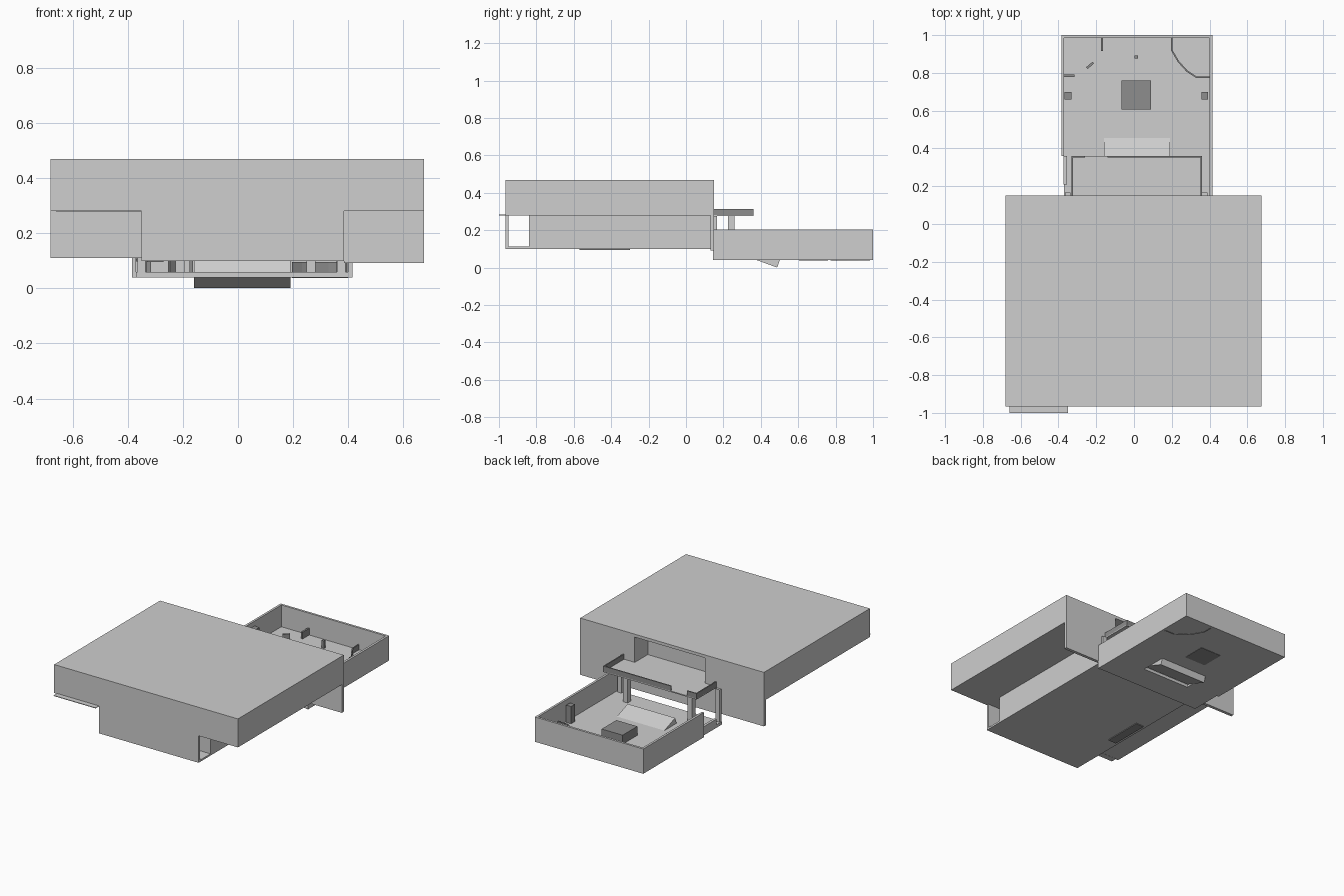
import bpy, bmesh, math
from mathutils import Matrix, Vector

if "Cube" in bpy.data.objects:
    bpy.data.objects.remove(bpy.data.objects["Cube"], do_unlink=True)


def material(name, v):
    m = bpy.data.materials.new(name)
    m.use_nodes = True
    m.diffuse_color = (v, v, v, 1)
    m.node_tree.nodes["Principled BSDF"].inputs["Base Color"].default_value = (v, v, v, 1)
    return m


GREY = material("light grey", 0.62)
DARK = material("dark grey", 0.27)


def finish(name, bm, mat):
    bmesh.ops.recalc_face_normals(bm, faces=bm.faces)
    me = bpy.data.meshes.new(name)
    bm.to_mesh(me)
    bm.free()
    me.materials.append(mat)
    ob = bpy.data.objects.new(name, me)
    bpy.context.collection.objects.link(ob)
    return ob


def box(name, x, y, z, mat=GREY):
    """Box given by its (low, high) range on each axis."""
    bm = bmesh.new()
    bmesh.ops.create_cube(bm, size=1)
    for v in bm.verts:
        v.co = Vector([r[0] if c < 0 else r[1] for r, c in zip((x, y, z), v.co)])
    return finish(name, bm, mat)


def extrude(name, points, z, mat=GREY):
    """Prism over a plan outline."""
    bm = bmesh.new()
    face = bm.faces.new([bm.verts.new((px, py, z[0])) for px, py in points])
    out = bmesh.ops.extrude_face_region(bm, geom=[face])
    for v in out["geom"]:
        if isinstance(v, bmesh.types.BMVert):
            v.co.z = z[1]
    return finish(name, bm, mat)


def wall(name, path, thick, z, mat=DARK):
    """Thin wall following an open path."""
    pts = [Vector(p) for p in path]
    left, right = [], []
    for i, p in enumerate(pts):
        d = (pts[min(i + 1, len(pts) - 1)] - pts[max(i - 1, 0)]).normalized()
        n = Vector((-d.y, d.x)) * thick / 2
        left.append(p + n)
        right.append(p - n)
    return extrude(name, left + right[::-1], z, mat)


# Upper storey with a recess at the back
roof = box("upper_storey", (-0.68, 0.675), (-0.965, 0.15), (0.28, 0.47))
cutter = box("recess_cutter", (-0.245, 0.275), (0.01, 0.3), (0.2801, 0.45))
mod = roof.modifiers.new("recess", "BOOLEAN")
mod.operation = "DIFFERENCE"
mod.object = cutter
mod.solver = "EXACT"
bpy.context.view_layer.objects.active = roof
bpy.ops.object.modifier_apply(modifier="recess")
bpy.data.objects.remove(cutter, do_unlink=True)

# Lower storey, front panel and floor
box("lower_storey", (-0.35, 0.385), (-0.84, 0.145), (0.11, 0.28))
box("front_panel", (-0.35, 0.385), (-0.965, -0.95), (0.10, 0.28))
box("lower_floor", (-0.35, 0.385), (-0.965, 0.145), (0.10, 0.112))
box("floor_hatch", (-0.33, -0.27), (-0.57, -0.30), (0.095, 0.10), DARK)
box("front_lip", (-0.66, -0.35), (-1.0, -0.96), (0.279, 0.283))

# Back wings
box("back_wing_right", (-0.68, -0.35), (0.13, 0.15), (0.11, 0.28))
box("back_wing_left", (0.385, 0.675), (0.13, 0.15), (0.092, 0.28))

# Courtyard floor with a slot for the ramp, and surrounding walls
L, R = -0.385, 0.415
for name, x, y in (
    ("yard_floor_right", (-0.37, -0.16), (0.15, 0.985)),
    ("yard_floor_left", (0.19, 0.40), (0.15, 0.985)),
    ("yard_floor_front", (-0.16, 0.19), (0.15, 0.325)),
    ("yard_floor_back", (-0.16, 0.19), (0.44, 0.985)),
):
    box(name, x, y, (0.04, 0.06))
box("yard_wall_back", (L, R), (0.985, 1.0), (0.04, 0.205))
box("yard_wall_left", (0.40, R), (0.145, 0.985), (0.04, 0.205))
box("yard_wall_right", (L, -0.37), (0.36, 0.985), (0.04, 0.205))
box("yard_low_wall", (-0.372, -0.355), (0.21, 0.36), (0.06, 0.10))

# Tilted entrance ramp
bm = bmesh.new()
bmesh.ops.create_cube(bm, size=1)
bmesh.ops.transform(
    bm, verts=bm.verts,
    matrix=Matrix.Translation((0.015, 0.415, 0.051))
    @ Matrix.Rotation(math.radians(-20), 4, "X")
    @ Matrix.Diagonal((0.35, 0.17, 0.045, 1)))
finish("ramp", bm, GREY)

# Balcony with parapets and columns
box("balcony_floor", (-0.33, 0.36), (0.15, 0.36), (0.275, 0.282))
wall("parapet_left", [(0.356, 0.15), (0.356, 0.36)], 0.008, (0.275, 0.315))
wall("parapet_right", [(-0.326, 0.15), (-0.326, 0.36)], 0.008, (0.275, 0.315))
wall("parapet_back", [(-0.14, 0.356), (0.36, 0.356)], 0.008, (0.275, 0.315))
wall("parapet_stub", [(-0.33, 0.356), (-0.26, 0.356)], 0.008, (0.275, 0.315))
for side, x in (("right", -0.21), ("left", 0.265)):
    box("balcony_column_" + side, (x - 0.017, x + 0.017), (0.225, 0.26), (0.06, 0.275))
for side, x in (("right", -0.35), ("left", 0.375)):
    box("wall_post_" + side, (x - 0.015, x + 0.015), (0.15, 0.167), (0.06, 0.275))
    box("yard_post_" + side, (x - 0.018, x + 0.018), (0.66, 0.70), (0.06, 0.175), DARK)

# Courtyard furnishings
box("yard_block", (-0.065, 0.09), (0.605, 0.76), (0.038, 0.12), DARK)
box("yard_peg", (0.002, 0.02), (0.877, 0.893), (0.06, 0.11), DARK)
wall("yard_curb", [(0.2, 0.985), (0.2, 0.92), (0.235, 0.86), (0.28, 0.81),
                   (0.33, 0.777), (0.4, 0.777)], 0.008, (0.038, 0.095))
wall("yard_fin_back", [(-0.17, 0.915), (-0.17, 0.985)], 0.012, (0.06, 0.105))
wall("yard_fin_corner", [(-0.25, 0.825), (-0.215, 0.855)], 0.012, (0.06, 0.105))
wall("yard_fin_side", [(-0.37, 0.785), (-0.315, 0.785)], 0.012, (0.06, 0.105))
